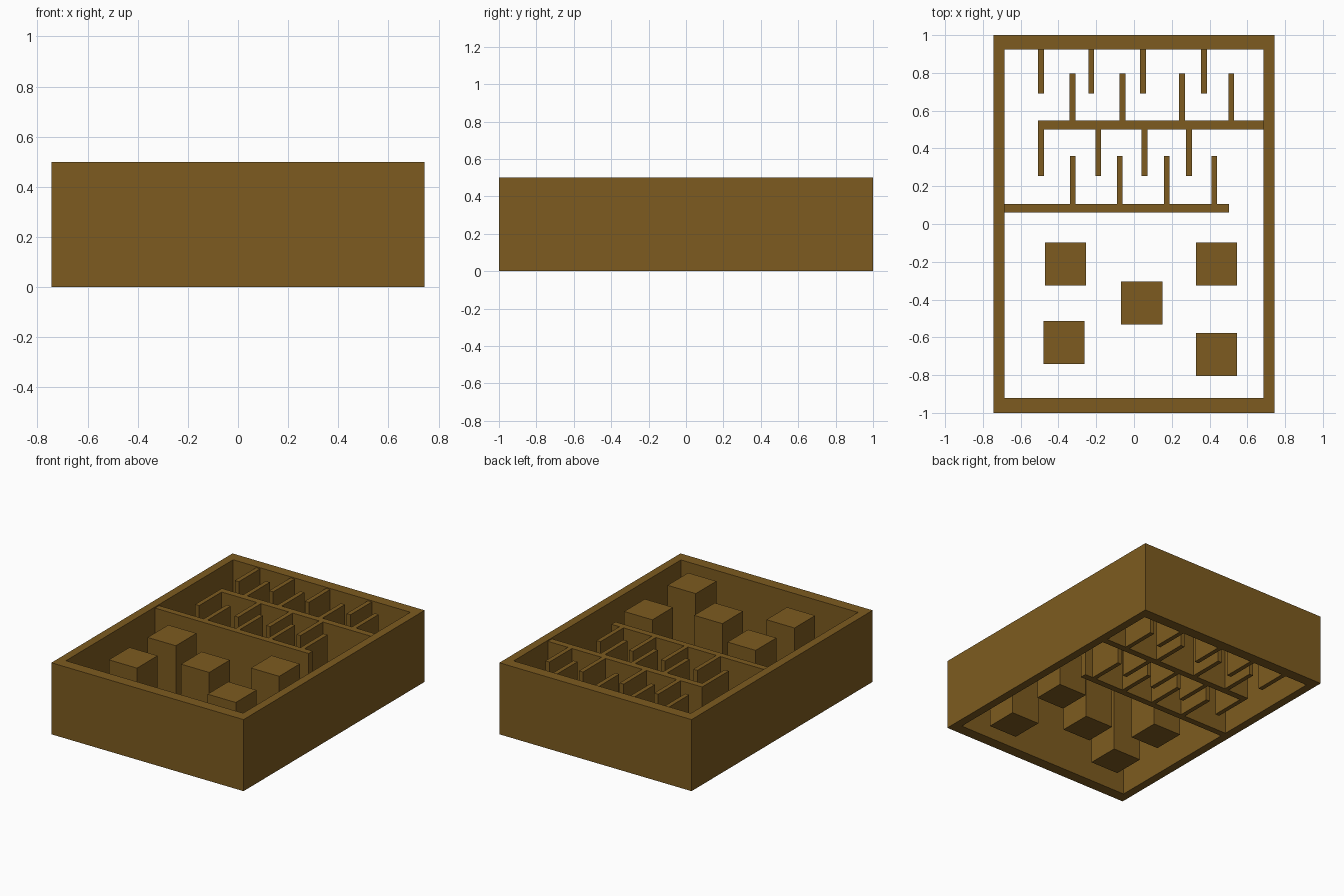
import bpy
import bmesh

if "Cube" in bpy.data.objects:
    bpy.data.objects.remove(bpy.data.objects["Cube"])

HEIGHT = 0.5       # outer frame
INNER = 0.492      # partitions and blocks sit a hair below the rim
STUB = 0.031       # thickness of the short baffles

brown = bpy.data.materials.new("brown")
brown.diffuse_color = (0.205, 0.105, 0.014, 1)
brown.use_nodes = True
brown.node_tree.nodes["Principled BSDF"].inputs["Base Color"].default_value = brown.diffuse_color


def finish(bm, name):
    bmesh.ops.recalc_face_normals(bm, faces=bm.faces[:])
    mesh = bpy.data.meshes.new(name)
    bm.to_mesh(mesh)
    bm.free()
    mesh.materials.append(brown)
    obj = bpy.data.objects.new(name, mesh)
    bpy.context.collection.objects.link(obj)
    return obj


def prism(name, outline, height):
    """Extrude a closed floor-plan outline up from the ground."""
    bm = bmesh.new()
    base = bm.faces.new([bm.verts.new((x, y, 0)) for x, y in outline])
    top = bmesh.ops.extrude_face_region(bm, geom=[base], use_keep_orig=True)
    verts = [v for v in top["geom"] if isinstance(v, bmesh.types.BMVert)]
    bmesh.ops.translate(bm, verts=verts, vec=(0, 0, height))
    return finish(bm, name)


def rect(x0, x1, y0, y1):
    return [(x0, y0), (x1, y0), (x1, y1), (x0, y1)]


def side(x0, x1, y, stubs, tip):
    """One long edge of a partition, left to right, with baffles out to tip."""
    pts = [(x0, y)]
    for s in stubs:
        pts += [(s, y), (s, tip), (s + STUB, tip), (s + STUB, y)]
    pts.append((x1, y))
    return [p for i, p in enumerate(pts) if i == 0 or p != pts[i - 1]]


def partition(name, x0, x1, y0, y1, low, low_tip, high, high_tip):
    lower = side(x0, x1, y0, low, low_tip)
    upper = side(x0, x1, y1, high, high_tip)
    prism(name, lower + upper[::-1], INNER)


# Outer frame: open ring with thicker front and back walls
bm = bmesh.new()
outer = rect(-0.743, 0.743, -1.0, 1.0)
inner = rect(-0.685, 0.685, -0.922, 0.925)
rings = [[bm.verts.new((x, y, z)) for x, y in loop]
         for loop, z in ((outer, 0), (outer, HEIGHT), (inner, HEIGHT), (inner, 0))]
for a, b in zip(rings, rings[1:] + rings[:1]):
    for i in range(4):
        j = (i + 1) % 4
        bm.faces.new((a[i], a[j], b[j], b[i]))
finish(bm, "outer_frame")

# Baffles hanging off the back wall
for i, x in enumerate((-0.508, -0.242, 0.033, 0.356), 1):
    prism(f"back_baffle_{i}", rect(x, x + STUB, 0.69, 0.925), INNER)

# Two long partitions with alternating baffles
partition("rear_partition", -0.508, 0.685, 0.501, 0.547,
          (-0.508, -0.205, 0.041, 0.276), 0.253,
          (-0.342, -0.076, 0.239, 0.499), 0.796)
partition("middle_partition", -0.685, 0.502, 0.062, 0.107,
          (), 0, (-0.34, -0.091, 0.158, 0.409), 0.361)

# Five square blocks in the front chamber
blocks = [(-0.362, -0.211), (0.437, -0.211), (0.041, -0.418),
          (-0.371, -0.627), (0.437, -0.690)]
for i, (x, y) in enumerate(blocks, 1):
    prism(f"block_{i}", rect(x - 0.109, x + 0.109, y - 0.114, y + 0.114), INNER)
